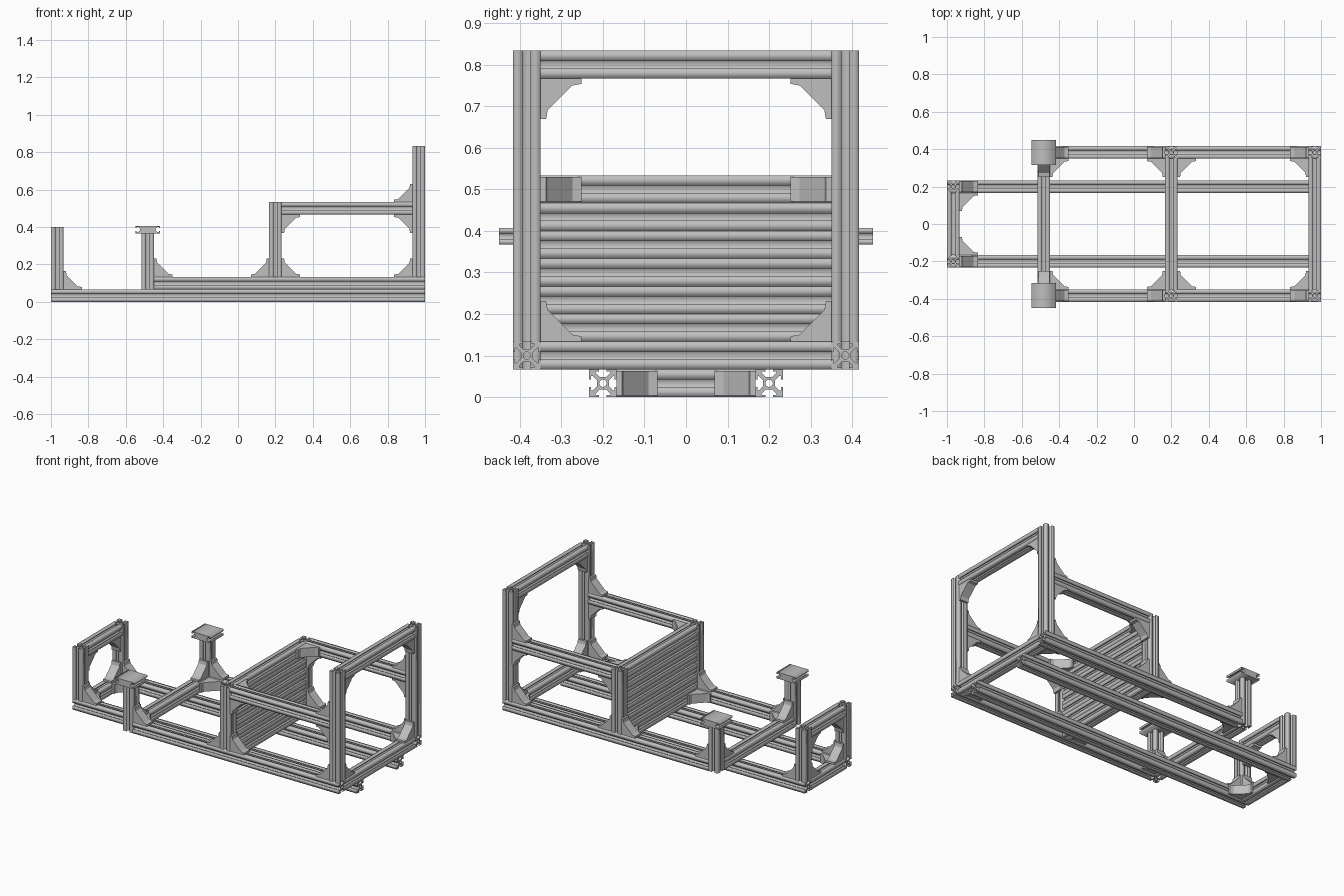
import bpy, bmesh, math
from mathutils import Vector, Matrix

if "Cube" in bpy.data.objects:
    bpy.data.objects.remove(bpy.data.objects["Cube"], do_unlink=True)

W = 1 / 15          # width of one extrusion
H = W / 2
OUT = 0.383         # centre line of the outer rails
INN = 0.2           # centre line of the inner rails
FRONT, MID, REAR, END = -0.482, 0.2, 1 - H, -1 + H   # centre lines along x

aluminium = bpy.data.materials.new("aluminium grey")
aluminium.use_nodes = True
grey = (0.52, 0.52, 0.52, 1)
aluminium.diffuse_color = grey
aluminium.node_tree.nodes["Principled BSDF"].inputs["Base Color"].default_value = grey


def add_object(name, mesh):
    obj = bpy.data.objects.new(name, mesh)
    bpy.context.collection.objects.link(obj)
    mesh.materials.clear()
    mesh.materials.append(aluminium)
    return obj


def section_mesh(name, loops):
    """Filled cross-section, one unit long along z."""
    curve = bpy.data.curves.new(name, "CURVE")
    curve.dimensions = "2D"
    curve.fill_mode = "BOTH"
    curve.extrude = 0.5
    for loop in loops:
        spline = curve.splines.new("POLY")
        spline.points.add(len(loop) - 1)
        for point, (x, y) in zip(spline.points, loop):
            point.co = (x, y, 0, 1)
        spline.use_cyclic_u = True
    helper = bpy.data.objects.new(name, curve)
    mesh = bpy.data.meshes.new_from_object(helper)
    bpy.data.objects.remove(helper)
    return mesh


# T-slot section: one side repeated four times, around a bored core
half_slot = [(0.009, H), (0.009, H - 0.005), (0.018, H - 0.005),
             (0.018, 0.025), (0.007, 0.0145)]
side = [(H, H)] + half_slot + [(-x, y) for x, y in reversed(half_slot)]
outline = []
for turn in range(4):
    rot = Matrix.Rotation(turn * math.pi / 2, 2)
    outline += [tuple(rot @ Vector(p)) for p in side]
bore = [(0.009 * math.cos(i * math.pi / 6), 0.009 * math.sin(i * math.pi / 6))
        for i in range(12)]
slot_mesh = section_mesh("slot_section", [outline, bore])

# Pad section: flat top with a slot in each edge
edge = [(0.066, 0.04), (0.066, 0.027), (0.06, 0.027), (0.06, 0.033),
        (0.051, 0.033), (0.042, 0.024), (0.042, 0.016), (0.051, 0.007),
        (0.06, 0.007), (0.06, 0.013), (0.066, 0.013), (0.066, 0)]
pad_mesh = section_mesh("pad_section",
                        [edge + [(-x, y) for x, y in reversed(edge)]])

TURNS = {"z": Matrix.Identity(4),
         "x": Matrix.Rotation(math.pi / 2, 4, "Y"),
         "y": Matrix.Rotation(math.pi / 2, 4, "X")}


def bar(name, axis, start, end, a, b, source=slot_mesh):
    """Extrusion along an axis; a and b are its other two coordinates."""
    mesh = source.copy()
    mesh.transform(TURNS[axis] @ Matrix.Diagonal((1, 1, end - start, 1)))
    mid = (start + end) / 2
    spot = {"x": (mid, a, b), "y": (a, mid, b), "z": (a, b, mid)}[axis]
    add_object(name, mesh).location = spot


BRACKET = [(0, 0), (0.098, 0), (0.098, 0.013), (0.076, 0.017),
           (0.017, 0.076), (0.013, 0.098), (0, 0.098)]


def bracket(name, corner, u, v):
    """Covered corner bracket with legs along directions u and v."""
    u, v, corner = Vector(u), Vector(v), Vector(corner)
    across = u.cross(v) * 0.029
    bm = bmesh.new()
    base = [bm.verts.new(u * a + v * b - across) for a, b in BRACKET]
    face = bm.faces.new(base)
    new = bmesh.ops.extrude_face_region(bm, geom=[face])["geom"]
    bmesh.ops.translate(bm, vec=across * 2,
                        verts=[g for g in new if isinstance(g, bmesh.types.BMVert)])
    bmesh.ops.recalc_face_normals(bm, faces=bm.faces)
    mesh = bpy.data.meshes.new(name)
    bm.to_mesh(mesh)
    bm.free()
    add_object(name, mesh).location = corner


X, Z = Vector((1, 0, 0)), Vector((0, 0, 1))
LOW, DECK = H, W + H           # centre heights of the two floor levels
RAIL_TOP = 8 * W
TOP = 12.5 * W
POST_TOP = 6 * W

# Cross members
inner, outer = INN - H, OUT - H
bar("end_bottom_beam", "y", -inner, inner, END, LOW)
bar("end_top_beam", "y", -inner, inner, END, POST_TOP - H)
bar("front_cross_beam", "y", -outer, outer, FRONT, DECK)
bar("rear_bottom_beam", "y", -outer, outer, REAR, DECK)
bar("rear_top_beam", "y", -outer, outer, REAR, TOP - H)
for i in range(7):
    bar("bulkhead_beam", "y", -outer, outer, MID, DECK + i * W)

for s, label in ((1, "left"), (-1, "right")):
    inward = Vector((0, -s, 0))
    yi, yo = s * INN, s * OUT
    ci, co = s * inner, s * outer

    # Rails and posts
    bar(label + "_inner_rail", "x", -1, 1, yi, LOW)
    bar(label + "_outer_rail", "x", FRONT + H, 1, yo, DECK)
    bar(label + "_upper_rail", "x", MID + H, REAR - H, yo, RAIL_TOP - H)
    bar(label + "_end_post", "z", W, POST_TOP, END, yi)
    bar(label + "_front_post", "z", W, 0.367, FRONT, yo)
    bar(label + "_middle_post", "z", 2 * W, RAIL_TOP, MID, yo)
    bar(label + "_rear_post", "z", 2 * W, TOP, REAR, yo)
    bar(label + "_support_pad", "y", yo - W, yo + W, FRONT, 0.367, pad_mesh)

    # Brackets between posts and rails
    for x, y, z, u, v in (
            (END + H, yi, W, X, Z),
            (FRONT + H, yo, 2 * W, X, Z),
            (MID - H, yo, 2 * W, -X, Z),
            (MID + H, yo, 2 * W, X, Z),
            (MID + H, yo, RAIL_TOP - W, X, -Z),
            (REAR - H, yo, 2 * W, -X, Z),
            (REAR - H, yo, RAIL_TOP - W, -X, -Z),
            (REAR - H, yo, RAIL_TOP, -X, Z)):
        bracket(label + "_side_bracket", (x, y, z), u, v)

    # Brackets between posts and cross members
    for x, y, z, v in (
            (END, ci, W, Z), (END, ci, POST_TOP - W, -Z),
            (FRONT, co, 2 * W, Z),
            (REAR, co, 2 * W, Z), (REAR, co, TOP - W, -Z)):
        bracket(label + "_cross_bracket", (x, y, z), inward, v)

    # Brackets lying flat between rails and cross members
    for x, y, z, u in (
            (END + H, ci, LOW, X), (FRONT + H, co, DECK, X),
            (MID - H, co, DECK, -X), (MID + H, co, RAIL_TOP - H, X),
            (REAR - H, co, DECK, -X)):
        bracket(label + "_flat_bracket", (x, y, z), u, inward)
